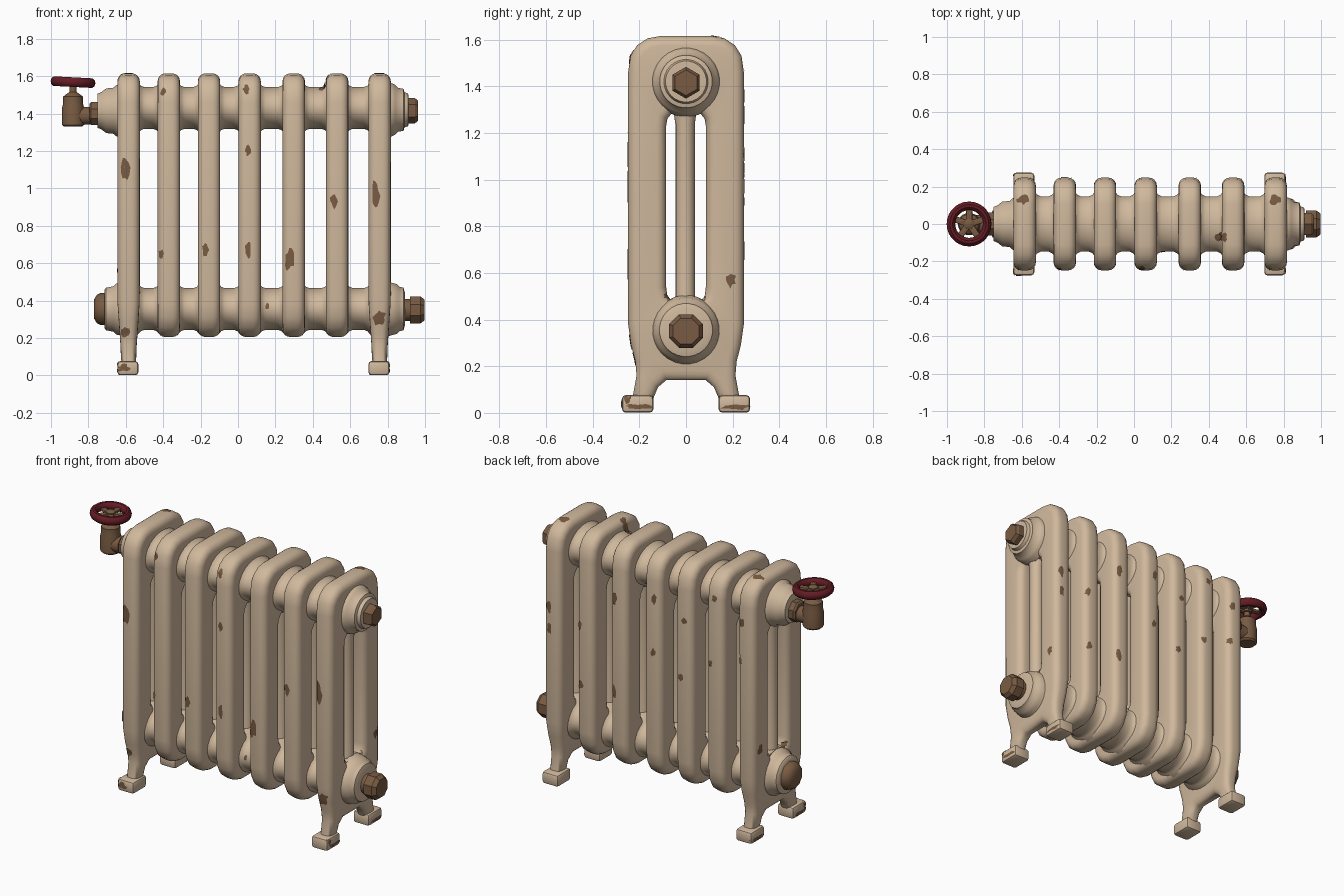
import bpy, bmesh, math, random
from mathutils import Matrix, Vector
from mathutils.bvhtree import BVHTree

random.seed(4)
cube = bpy.data.objects.get("Cube")
if cube:
    bpy.data.objects.remove(cube, do_unlink=True)


def material(name, rgb):
    m = bpy.data.materials.new(name)
    m.use_nodes = True
    m.diffuse_color = (*rgb, 1)
    m.node_tree.nodes["Principled BSDF"].inputs["Base Color"].default_value = (*rgb, 1)
    return m


CREAM = material("cream paint", (0.63, 0.48, 0.335))
RUST = material("brown rust", (0.19, 0.105, 0.055))
RED = material("dark red paint", (0.13, 0.012, 0.018))


def add(name, mesh, mat, angle=40):
    mesh.materials.clear()
    mesh.materials.append(mat)
    ob = bpy.data.objects.new(name, mesh)
    bpy.context.collection.objects.link(ob)
    bpy.ops.object.select_all(action="DESELECT")
    ob.select_set(True)
    bpy.context.view_layer.objects.active = ob
    bpy.ops.object.shade_smooth_by_angle(angle=math.radians(angle))
    return ob


def from_bmesh(name, bm, mat, angle=40):
    bmesh.ops.recalc_face_normals(bm, faces=bm.faces[:])
    mesh = bpy.data.meshes.new(name)
    bm.to_mesh(mesh)
    bm.free()
    return add(name, mesh, mat, angle)


def lathe(name, stations, centre, mat, axis="X", squash=1.0, sides=28, angle=40):
    """Capped tube through (distance, radius) stations along an axis."""
    bm, rings = bmesh.new(), []
    for d, r in stations:
        ring = []
        for i in range(sides):
            a = math.tau * (i + 0.5) / sides
            u, v = r * squash * math.cos(a), r * math.sin(a)
            p = Vector((d, u, v)) if axis == "X" else Vector((u, v, d))
            ring.append(bm.verts.new(p + Vector(centre)))
        rings.append(ring)
    for a, b in zip(rings, rings[1:]):
        for i in range(sides):
            j = (i + 1) % sides
            bm.faces.new((a[i], a[j], b[j], b[i]))
    bm.faces.new(rings[0])
    bm.faces.new(rings[-1])
    return from_bmesh(name, bm, mat, angle)


def box(name, size, centre, mat, bevel, rot=0):
    bm = bmesh.new()
    place = Matrix.Translation(centre) @ Matrix.Rotation(rot, 4, "Z")
    bmesh.ops.create_cube(bm, size=1, matrix=place @ Matrix.Diagonal((*size, 1)))
    bmesh.ops.bevel(bm, geom=bm.edges[:], offset=bevel, segments=2, affect="EDGES", profile=0.5)
    return from_bmesh(name, bm, mat)


def plate(name, loops, x, half, bevel, taper):
    """Rounded slab cut from side outlines (y, z), standing at x."""
    cu = bpy.data.curves.new(name + " outline", "CURVE")
    cu.dimensions, cu.fill_mode = "2D", "BOTH"
    cu.extrude, cu.bevel_depth = half - bevel, bevel
    cu.bevel_resolution, cu.offset = 3, -bevel
    for pts in loops:
        s = cu.splines.new("POLY")
        s.points.add(len(pts) - 1)
        for p, (y, z) in zip(s.points, pts):
            p.co = (y, z, 0, 1)
        s.use_cyclic_u = True
    tmp = bpy.data.objects.new(name + " helper", cu)
    bpy.context.collection.objects.link(tmp)
    deps = bpy.context.evaluated_depsgraph_get()
    mesh = bpy.data.meshes.new_from_object(tmp.evaluated_get(deps))
    bpy.data.objects.remove(tmp, do_unlink=True)
    for v in mesh.vertices:
        y, z, d = v.co
        if taper:
            d *= 0.68 + 0.32 * min(1, max(0, (z - 0.12) / 0.28))
        v.co = (x + d, y, z)
    bm = bmesh.new()
    bm.from_mesh(mesh)
    bmesh.ops.remove_doubles(bm, verts=bm.verts[:], dist=0.0005)
    return from_bmesh(name, bm, CREAM, 50)


def mirrored(half):
    return half + [(-y, z) for y, z in reversed(half)]


# Side outlines
TOP = [(0.11, 1.615), (0.165, 1.605), (0.21, 1.575), (0.238, 1.53), (0.248, 1.46), (0.248, 0.38)]
MIDDLE = mirrored(TOP + [(0.238, 0.31), (0.21, 0.255), (0.165, 0.22), (0.11, 0.205)])
LEGGED = mirrored(TOP + [(0.235, 0.29), (0.217, 0.22), (0.212, 0.16), (0.232, 0.05),
                         (0.145, 0.05), (0.12, 0.11), (0.085, 0.14)])
SLOT = mirrored([(0.06, 1.285), (0.08, 1.26), (0.085, 1.23), (0.085, 0.54), (0.08, 0.5), (0.06, 0.475)])
XS = [-0.585, -0.37, -0.155, 0.062, 0.298, 0.53, 0.757]
UPPER, LOWER = 1.43, 0.355

# Sections, columns, legs and feet
for i, x in enumerate(XS):
    end = i in (0, len(XS) - 1)
    plate(f"section_{i + 1}", [LEGGED if end else MIDDLE, SLOT], x, 0.06, 0.042, end)
    lathe(f"middle_column_{i + 1}", [(0.42, 0.055), (0.5, 0.042), (1.24, 0.042), (1.33, 0.055)],
          (x, -0.004, 0), CREAM, "Z", sides=14)
    if end:
        for side, sy in (("front", -1), ("back", 1)):
            box(f"{side}_foot_{i + 1}", (0.112, 0.135, 0.075), (x - 0.004, sy * 0.207, 0.0385), CREAM, 0.016)

# Headers that swell into every section
for label, z in (("upper", UPPER), ("lower", LOWER)):
    st = []
    for x in XS:
        for d, r in ((-0.085, 0.112), (-0.066, 0.119), (-0.045, 0.142), (0.045, 0.142), (0.066, 0.119), (0.085, 0.112)):
            st.append((x + d, r))
    lathe(f"{label}_header", st[2:-2], (0, 0, z), CREAM, squash=1.33, angle=60)

# End hubs and plugs
lathe("upper_right_hub", [(-0.62, 0.14), (-0.65, 0.138), (-0.665, 0.124), (-0.705, 0.12), (-0.73, 0.1),
                          (-0.75, 0.092), (-0.752, 0.06)], (0, 0, 1.415), CREAM)
lathe("upper_left_hub", [(0.79, 0.152), (0.825, 0.142), (0.84, 0.134), (0.855, 0.118), (0.885, 0.113),
                         (0.89, 0.095), (0.91, 0.088), (0.912, 0.05)], (0, 0, 1.42), CREAM)
lathe("lower_right_hub", [(-0.62, 0.142), (-0.65, 0.138), (-0.665, 0.122), (-0.705, 0.115), (-0.715, 0.1)],
      (0, 0, LOWER), CREAM)
lathe("lower_left_hub", [(0.79, 0.15), (0.825, 0.14), (0.85, 0.134), (0.862, 0.12), (0.885, 0.114), (0.892, 0.09)],
      (0, 0, LOWER), CREAM)
lathe("upper_left_plug", [(0.89, 0.068), (0.945, 0.068), (0.962, 0.055)], (0, 0, 1.415), RUST, sides=6, angle=25)
lathe("lower_left_collar", [(0.88, 0.06), (0.93, 0.06)], (0, 0, 0.35), RUST)
lathe("lower_left_plug", [(0.92, 0.078), (0.975, 0.078), (0.998, 0.06)], (0, 0, 0.35), RUST, sides=8, angle=25)
lathe("lower_right_plug", [(-0.70, 0.088), (-0.735, 0.085), (-0.755, 0.075), (-0.77, 0.05)], (0, 0, LOWER), RUST,
      sides=10)

# Valve
VX = -0.882
lathe("valve_nut", [(-0.74, 0.066), (-0.785, 0.066), (-0.795, 0.055)], (0, 0, 1.4), RUST, sides=8, angle=25)
lathe("valve_arm", [(-0.78, 0.048), (VX, 0.05)], (0, 0, 1.388), RUST, sides=16)
lathe("valve_body", [(1.33, 0.05), (1.34, 0.06), (1.43, 0.06), (1.455, 0.054), (1.49, 0.054), (1.5, 0.042),
                     (1.515, 0.02), (1.58, 0.018)], (VX, 0, 0), RUST, "Z", sides=16)

# Handwheel
bm = bmesh.new()
N, M = 28, 10
tilt = Matrix.Translation((VX, 0, 1.568)) @ Matrix.Rotation(math.radians(3), 4, "Y")
rim = [[bm.verts.new(tilt @ Vector(((0.097 + 0.023 * math.cos(b)) * math.cos(a),
                                    (0.097 + 0.023 * math.cos(b)) * math.sin(a), 0.027 * math.sin(b))))
        for b in (math.tau * j / M for j in range(M))] for a in (math.tau * i / N for i in range(N))]
for i in range(N):
    for j in range(M):
        k, l = (i + 1) % N, (j + 1) % M
        bm.faces.new((rim[i][j], rim[k][j], rim[k][l], rim[i][l]))
from_bmesh("handwheel_rim", bm, RED)
for i in range(5):
    a = math.tau * i / 5 + 0.3
    box(f"handwheel_spoke_{i + 1}", (0.085, 0.034, 0.016),
        (VX + 0.045 * math.cos(a), 0.045 * math.sin(a), 1.566), RUST, 0.005, a)
lathe("handwheel_hub", [(1.545, 0.03), (1.58, 0.03), (1.588, 0.018)], (VX, 0, 0), RUST, "Z", sides=8)

# Rust patches laid on the painted surfaces
verts, polys = [], []
for ob in [o for o in bpy.context.scene.objects if o.type == "MESH" and o.data.materials and o.data.materials[0] == CREAM]:
    base = len(verts)
    verts += [v.co.copy() for v in ob.data.vertices]
    polys += [[base + i for i in p.vertices] for p in ob.data.polygons]
tree = BVHTree.FromPolygons(verts, polys)
patches = bmesh.new()


def patch(origin, into, w, h):
    """Irregular chip around a point, projected along a direction."""
    into = Vector(into)
    up = Vector((0, 1, 0)) if abs(into.z) > 0.5 else Vector((0, 0, 1))
    across = up.cross(into)
    start = Vector(origin) - into * 2

    def drop(u, v):
        hit, n, _, dist = tree.ray_cast(start + across * u + up * v, into)
        return (hit + (n if n.dot(into) < 0 else -n) * 0.003, dist) if hit else (None, 0)
    sides = 12
    wob = [random.uniform(0.65, 1.2) for _ in range(sides)]
    rings = [[drop(w * f * wob[i] * math.cos(math.tau * i / sides), h * f * wob[i] * math.sin(math.tau * i / sides))
              for i in range(sides)] for f in (0.02, 0.35, 0.7, 1)]
    for a, b in zip(rings, rings[1:]):
        for i in range(sides):
            j = (i + 1) % sides
            quad = (a[i], b[i], b[j], a[j])
            ds = [d for _, d in quad]
            if all(p for p, _ in quad) and max(ds) - min(ds) < 0.05:
                patches.faces.new([patches.verts.new(p) for p, _ in quad])


FRONT = [(-0.605, 1.11, 0.026, 0.07), (-0.4, 1.515, 0.015, 0.02), (0.045, 1.53, 0.018, 0.025),
         (0.055, 1.2, 0.016, 0.03), (-0.175, 0.67, 0.018, 0.04), (0.055, 0.67, 0.018, 0.045),
         (0.275, 0.62, 0.024, 0.06), (0.515, 0.93, 0.022, 0.036), (0.735, 0.96, 0.022, 0.09),
         (0.755, 0.31, 0.035, 0.04), (-0.605, 0.23, 0.025, 0.035), (-0.41, 0.65, 0.012, 0.025),
         (0.155, 0.37, 0.012, 0.015), (-0.615, 0.04, 0.035, 0.02)]
for x, z, w, h in FRONT:
    patch((x, 0, z), (0, 1, 0), w, h)
for x in XS:
    for _ in range(2):
        patch((x + random.uniform(-0.04, 0.04), 0, random.uniform(0.35, 1.5)), (0, -1, 0), 0.018, random.uniform(0.02, 0.04))
for x, y in ((-0.59, 0.13), (0.755, 0.13), (0.47, -0.07)):
    patch((x, y, 1), (0, 0, -1), 0.034, 0.026)
for sx in (-1, 1):
    for y, z, w, h in ((0.19, 0.57, 0.024, 0.032), (0.07, 0.5, 0.022, 0.02), (-0.08, 0.5, 0.018, 0.016),
                       (0.207, 0.026, 0.06, 0.012), (-0.207, 0.026, 0.06, 0.012), (-0.25, 0.06, 0.016, 0.026)):
        patch((sx, y, z), (-sx, 0, 0), w, h)
bmesh.ops.remove_doubles(patches, verts=patches.verts[:], dist=0.0002)
mesh = bpy.data.meshes.new("rust_patches")
patches.to_mesh(mesh)
patches.free()
add("rust_patches", mesh, RUST)
